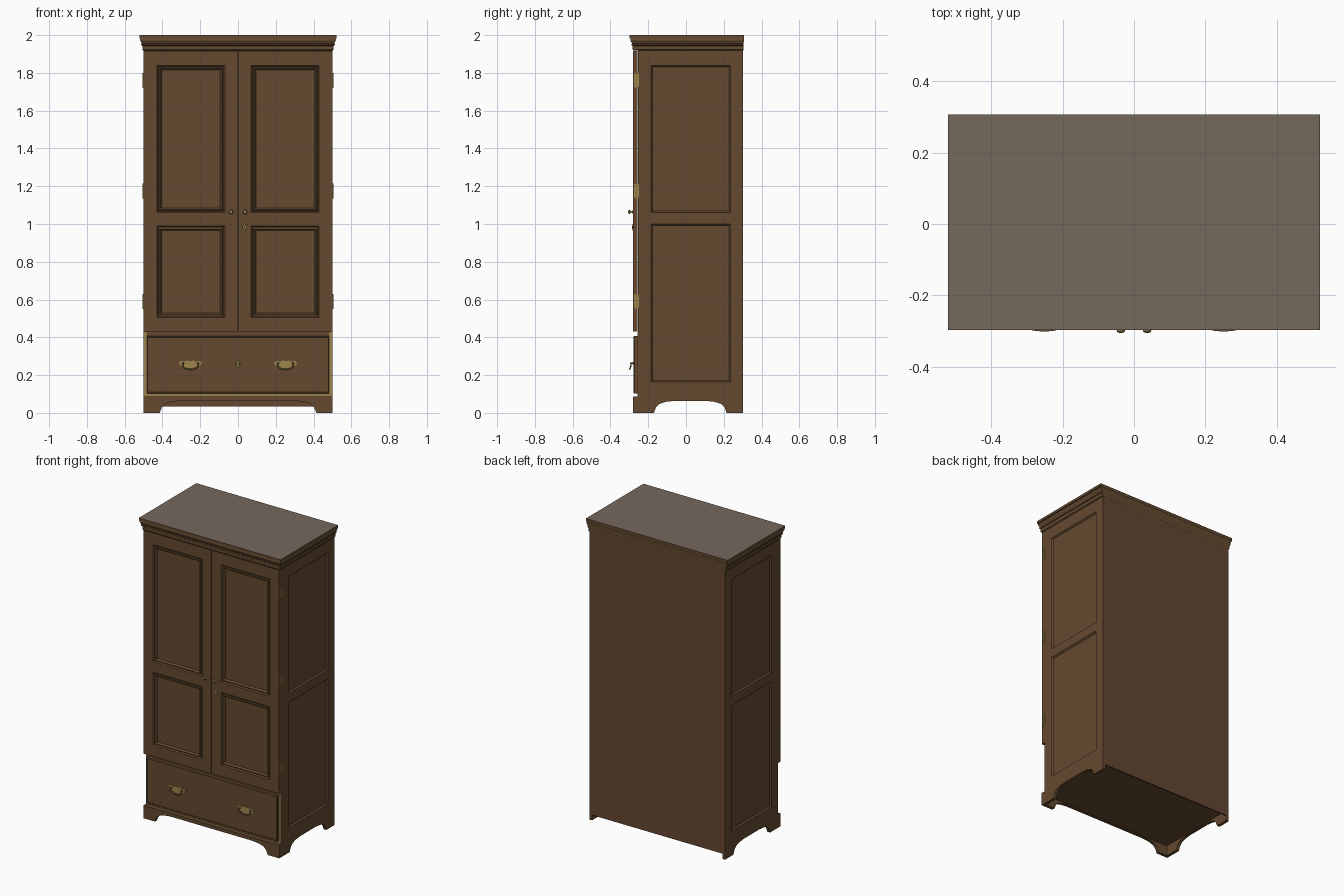
import bpy, bmesh
from math import sin, cos, pi
from mathutils import Matrix, Vector

cube = bpy.data.objects.get("Cube")
if cube:
    bpy.data.objects.remove(cube, do_unlink=True)


def material(name, rgb, rough=0.6):
    m = bpy.data.materials.new(name)
    m.use_nodes = True
    m.diffuse_color = (*rgb, 1)
    bsdf = m.node_tree.nodes["Principled BSDF"]
    bsdf.inputs["Base Color"].default_value = (*rgb, 1)
    bsdf.inputs["Roughness"].default_value = rough
    return m


WOOD = material("brown wood", (0.128, 0.068, 0.029))
BACK = material("back board wood", (0.128, 0.062, 0.032))
TOP = material("dusty top wood", (0.18, 0.14, 0.108))
BRASS = material("brass", (0.34, 0.235, 0.075), 0.4)
TAN = material("pale inner wood", (0.33, 0.22, 0.08))
DARK = material("dark keyhole", (0.02, 0.014, 0.008))


def finish(name, bm, mats, smooth=False):
    me = bpy.data.meshes.new(name)
    bm.to_mesh(me)
    bm.free()
    for m in mats:
        me.materials.append(m)
    ob = bpy.data.objects.new(name, me)
    bpy.context.collection.objects.link(ob)
    if smooth:
        bpy.ops.object.select_all(action="DESELECT")
        ob.select_set(True)
        bpy.context.view_layer.objects.active = ob
        bpy.ops.object.shade_smooth_by_angle()
    return ob


def box(name, x, y, z, mat=WOOD):
    bm = bmesh.new()
    bmesh.ops.create_cube(bm, size=1)
    for v in bm.verts:
        v.co = Vector([(r[0] + r[1]) / 2 + c * abs(r[1] - r[0]) for r, c in zip((x, y, z), v.co)])
    return finish(name, bm, [mat])


def loft(name, loops, mats, start_cap=False, matrix=Matrix(), smooth=False, end_mat=0):
    """Bridge equal-length loops in order and close the last one."""
    bm = bmesh.new()
    rings = [[bm.verts.new(p) for p in loop] for loop in loops]
    n = len(rings[0])
    for a, b in zip(rings, rings[1:]):
        for i in range(n):
            j = (i + 1) % n
            bm.faces.new((a[i], a[j], b[j], b[i]))
    bm.faces.new(rings[-1]).material_index = end_mat
    if start_cap:
        bm.faces.new(rings[0][::-1])
    bm.transform(matrix)
    return finish(name, bm, mats, smooth)


def sunk_panel(name, w, h, profile, matrix):
    """Rectangular panel facing -y, stepped by (inset, depth) pairs."""
    loops = []
    for inset, d in profile:
        a, b = w / 2 - inset, h / 2 - inset
        loops.append([(-a, d, -b), (a, d, -b), (a, d, b), (-a, d, b)])
    return loft(name, loops, [WOOD], matrix=matrix)


def turned(name, profile, at, mat, squash=1, n=20):
    """Round part turned about the y axis, growing to the front."""
    loops = [[(r * squash * cos(2 * pi * i / n), -d, r * sin(2 * pi * i / n)) for i in range(n)]
             for r, d in profile]
    return loft(name, loops, [mat], True, Matrix.Translation(at), True)


def prism(name, points, push, mat=WOOD):
    bm = bmesh.new()
    face = bm.faces.new([bm.verts.new(p) for p in points])
    new = bmesh.ops.extrude_face_region(bm, geom=[face])["geom"]
    bmesh.ops.translate(bm, vec=push, verts=[v for v in new if isinstance(v, bmesh.types.BMVert)])
    bmesh.ops.recalc_face_normals(bm, faces=bm.faces)
    return finish(name, bm, [mat])


def wire(name, points, radius, mat):
    cu = bpy.data.curves.new(name, "CURVE")
    cu.dimensions = "3D"
    cu.bevel_depth = radius
    cu.bevel_resolution = 2
    cu.use_fill_caps = True
    sp = cu.splines.new("POLY")
    sp.points.add(len(points) - 1)
    for p, co in zip(sp.points, points):
        p.co = (*co, 1)
    cu.materials.append(mat)
    bpy.context.collection.objects.link(bpy.data.objects.new(name, cu))


# Carcass
box("carcass", (-0.487, 0.487), (-0.25, 0.295), (0.075, 1.93))
box("back_panel", (-0.5, 0.5), (0.295, 0.303), (0.035, 1.925), BACK)
box("bottom_board", (-0.485, 0.485), (-0.265, 0.296), (0.068, 0.085))

# Framed sides with two sunk panels each
SIDE = [(0, 0), (0.008, 0.009)]
for s, side in ((1, "left"), (-1, "right")):
    x = (s * 0.484, s * 0.5)
    box(side + "_side_front_stile", x, (-0.255, -0.185), (0.08, 1.925))
    box(side + "_side_back_stile", x, (0.235, 0.3), (0.08, 1.925))
    for part, z in (("bottom", (0.08, 0.163)), ("middle", (1.0, 1.06)), ("top", (1.84, 1.925))):
        box(f"{side}_side_{part}_rail", x, (-0.185, 0.235), z)
    for part, z0, z1 in (("lower", 0.163, 1.0), ("upper", 1.06, 1.84)):
        place = Matrix.Translation((s * 0.5, 0.025, (z0 + z1) / 2)) @ Matrix.Rotation(s * pi / 2, 4, "Z")
        sunk_panel(f"{side}_side_{part}_panel", 0.42, z1 - z0, SIDE, place)

# Plinth with bracket feet
ARCH = [(0, 0), (0.012, 0.03), (0.03, 0.048), (0.06, 0.058), (0.11, 0.064)]


def plinth_outline(a, b, left, right):
    curve = [(left + u, z) for u, z in ARCH] + [(right - u, z) for u, z in reversed(ARCH)]
    return [(a, 0)] + curve + [(b, 0), (b, 0.086), (a, 0.086)]


prism("plinth_front", [(u, -0.28, z) for u, z in plinth_outline(-0.5, 0.5, -0.415, 0.415)], (0, 0.02, 0))
for s, side in ((1, "left"), (-1, "right")):
    prism("plinth_" + side, [(s * 0.5, u, z) for u, z in plinth_outline(-0.279, 0.303, -0.17, 0.215)],
          (-s * 0.02, 0, 0))

# Stepped cornice
CORNICE = [(0.002, 1.918), (0.006, 1.923), (0.007, 1.943), (0.013, 1.947), (0.013, 1.953), (0.010, 1.955),
           (0.013, 1.962), (0.018, 1.972), (0.018, 1.978), (0.016, 1.981), (0.022, 1.983), (0.022, 2.0)]
loops = []
for o, z in CORNICE:
    hx, front, back = 0.5 + o, -0.276 - o, 0.303 + o * 0.2
    loops.append([(-hx, front, z), (hx, front, z), (hx, back, z), (-hx, back, z)])
loft("cornice", loops, [WOOD, TOP], True, end_mat=1)

# Doors with moulded panels, hinges and knobs
MOULDING = [(0, 0), (0.006, 0.008), (0.01, 0.008), (0.011, 0.001), (0.016, -0.001), (0.021, 0.004),
            (0.024, 0.012)]
DOOR_Y = (-0.28, -0.256)
for s, side in ((1, "left"), (-1, "right")):
    name = side + "_door"
    box(name + "_outer_stile", (s * 0.43, s * 0.499), DOOR_Y, (0.43, 1.917))
    box(name + "_inner_stile", (s * 0.0015, s * 0.07), DOOR_Y, (0.43, 1.917))
    for part, z in (("bottom", (0.43, 0.505)), ("middle", (0.99, 1.06)), ("top", (1.84, 1.917))):
        box(f"{name}_{part}_rail", (s * 0.07, s * 0.43), DOOR_Y, z)
    for part, z0, z1 in (("lower", 0.505, 0.99), ("upper", 1.06, 1.84)):
        sunk_panel(f"{name}_{part}_panel", 0.36, z1 - z0, MOULDING,
                   Matrix.Translation((s * 0.25, -0.28, (z0 + z1) / 2)))
    for z in (0.59, 1.175, 1.76):
        box(side + "_hinge_leaf", (s * 0.49, s * 0.5015), (-0.274, -0.25), (z - 0.036, z + 0.036), BRASS)
        wire(side + "_hinge_pin", [(s * 0.501, -0.266, z - 0.04), (s * 0.501, -0.266, z + 0.04)], 0.005, BRASS)
    turned(side + "_knob", [(0.009, 0), (0.009, 0.003), (0.004, 0.005), (0.004, 0.013), (0.010, 0.016),
                            (0.012, 0.02), (0.009, 0.024), (0.003, 0.026)], (s * 0.037, -0.28, 1.064), BRASS)

# Drawer and the pale frame edges around it
sunk_panel("drawer_front", 0.962, 0.305, [(0, 0.025), (0, 0.004), (0.003, 0), (0.006, 0), (0.008, 0.003)],
           Matrix.Translation((0, -0.277, 0.2555)))
box("drawer_body", (-0.481, 0.481), (-0.272, -0.25), (0.103, 0.408))
for s in (1, -1):
    box("drawer_side_edge", (s * 0.483, s * 0.498), (-0.258, -0.25), (0.088, 0.428), TAN)
box("drawer_bottom_edge", (-0.483, 0.483), (-0.256, -0.25), (0.088, 0.102), TAN)
box("drawer_top_edge", (-0.483, 0.483), (-0.256, -0.25), (0.409, 0.429))

# Drawer pulls: shaped plate, two posts and a hanging bail
HALF = [(0, 0.018), (0.018, 0.02), (0.03, 0.014), (0.045, 0.02), (0.062, 0.008), (0.052, -0.008),
        (0.036, -0.016), (0.018, -0.026), (0, -0.024)]
for s, side in ((1, "left"), (-1, "right")):
    cx, cz = s * 0.252, 0.257
    outline = HALF + [(-u, w) for u, w in HALF[-2:0:-1]]
    prism(side + "_pull_plate", [(cx + u, -0.274, cz + w) for u, w in outline], (0, -0.005, 0), BRASS)
    for k in (-1, 1):
        turned(side + "_pull_post", [(0.007, 0), (0.007, 0.004), (0.004, 0.006), (0.004, 0.014), (0.006, 0.016),
                                     (0.003, 0.019)], (cx + k * 0.04, -0.278, cz + 0.006), BRASS, n=12)
    wire(side + "_pull_bail", [(cx - 0.042 * cos(pi * i / 12), -0.29 - 0.008 * sin(pi * i / 12),
                                cz + 0.006 - 0.032 * sin(pi * i / 12) ** 0.6) for i in range(13)], 0.0035, BRASS)

# Keyhole plates
for part, at in (("drawer", (0, -0.274, 0.258)), ("door", (0.035, -0.28, 0.983))):
    turned(part + "_keyhole_plate", [(0.017, 0), (0.017, 0.002), (0.014, 0.004)], at, BRASS, 0.65)
    turned(part + "_keyhole", [(0.006, 0.003), (0.006, 0.005)], at, DARK, 0.5, 10)
